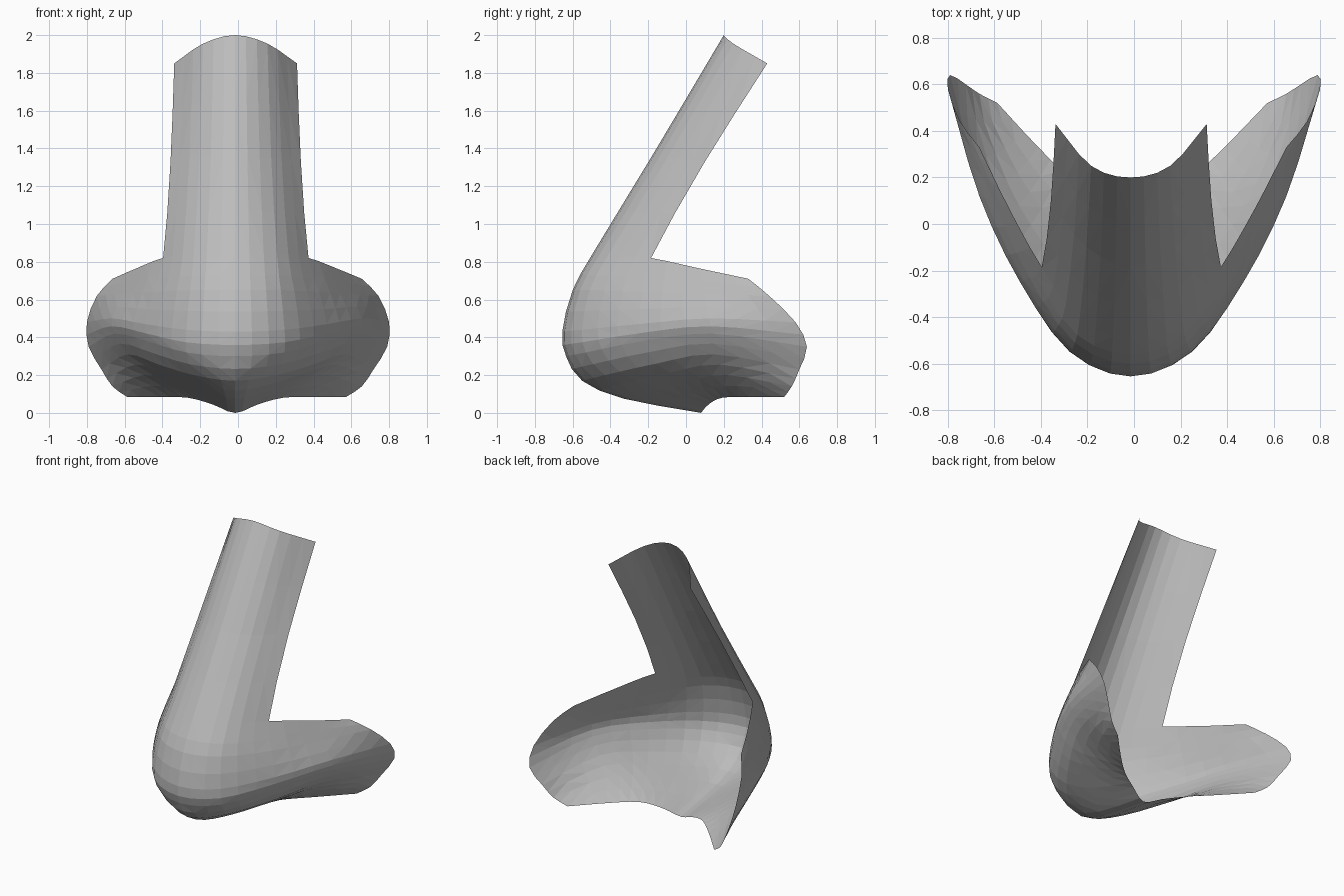
import bpy, bmesh
from mathutils import Vector

cube = bpy.data.objects.get("Cube")
if cube:
    bpy.data.objects.remove(cube, do_unlink=True)

skin = bpy.data.materials.new("plain_grey")
skin.use_nodes = True
GREY = (0.5, 0.5, 0.5, 1)
skin.diffuse_color = GREY
skin.node_tree.nodes["Principled BSDF"].inputs["Base Color"].default_value = GREY

# Half cross-sections, from the centre line out to the open rim
BRIDGE = [
    [(0, .2, 2), (.17, .25, 1.955), (.325, .43, 1.85)],
    [(0, -.18, 1.36), (.19, -.1, 1.35), (.345, .1, 1.33)],
]
LOWER = [
    [(0, -.49, .85), (.22, -.41, .84), (.385, -.185, .82), (.53, .07, .765), (.66, .33, .71)],
    [(0, -.6, .65), (.24, -.51, .65), (.44, -.23, .64), (.6, .1, .63), (.745, .44, .62)],
    [(0, -.655, .43), (.26, -.55, .44), (.48, -.25, .47), (.66, .12, .5), (.8, .58, .48)],
    [(0, -.635, .3), (.26, -.53, .32), (.47, -.23, .38), (.65, .14, .42), (.79, .64, .35)],
    [(0, -.55, .17), (.22, -.43, .2), (.42, -.16, .26), (.58, .15, .31), (.72, .6, .23)],
    [(0, -.33, .075), (.15, -.22, .11), (.33, 0, .17), (.49, .22, .2), (.66, .56, .14)],
    [(0, .08, 0), (.12, .12, .045), (.25, .19, .08), (.4, .33, .085), (.58, .52, .085)],
]


def spline(points, steps, mirrored_start=False):
    """Smooth curve through the points; a mirrored start crosses x = 0 level."""
    p = [Vector(q) for q in points]
    first = p[1] * 1 if mirrored_start else 2 * p[0] - p[1]
    if mirrored_start:
        first.x = -first.x
    p = [first] + p + [2 * p[-1] - p[-2]]
    out = []
    for a, b, c, d in zip(p, p[1:], p[2:], p[3:]):
        for i in range(steps):
            t = i / steps
            out.append(b + (c - a) * t / 2 + (2 * a - 5 * b + 4 * c - d) * t ** 2 / 2
                       + (3 * b - a - 3 * c + d) * t ** 3 / 2)
    return out + [p[-2]]


ACROSS, DOWN = 3, 2
bridge_rows = [spline(r, ACROSS, True) for r in BRIDGE]
lower_rows = [spline(r, ACROSS, True) for r in LOWER]
bridge_width = len(bridge_rows[0])
skipped = len(BRIDGE) * DOWN

# Columns run down the bridge and under the tip, or start at the wing's top edge
columns = []
for j in range(len(lower_rows[0])):
    low = [r[j] for r in lower_rows]
    if j < bridge_width:
        columns.append(spline([r[j] for r in bridge_rows] + low, DOWN))
    else:
        columns.append([None] * skipped + spline(low, DOWN))

# Nose shell: both halves joined along the centre line
bm = bmesh.new()
for side in (1, -1):
    grid = []
    for col in columns:
        line = []
        for p in col:
            if p is None:
                line.append(None)
                continue
            x = p.x * side
            x -= .015 * (1 - (x / .8) ** 2)   # the bridge leans slightly to one side
            line.append(bm.verts.new((x, p.y, p.z)))
        grid.append(line)
    for left, right in zip(grid, grid[1:]):
        for i in range(len(left) - 1):
            quad = [left[i], left[i + 1], right[i + 1], right[i]]
            if None not in quad:
                bm.faces.new(quad[::side])
bmesh.ops.remove_doubles(bm, verts=bm.verts, dist=.0005)
bmesh.ops.triangulate(bm, faces=bm.faces)
mesh = bpy.data.meshes.new("nose_shell")
bm.to_mesh(mesh)
bm.free()
mesh.materials.append(skin)
nose = bpy.data.objects.new("nose_shell", mesh)
bpy.context.collection.objects.link(nose)
